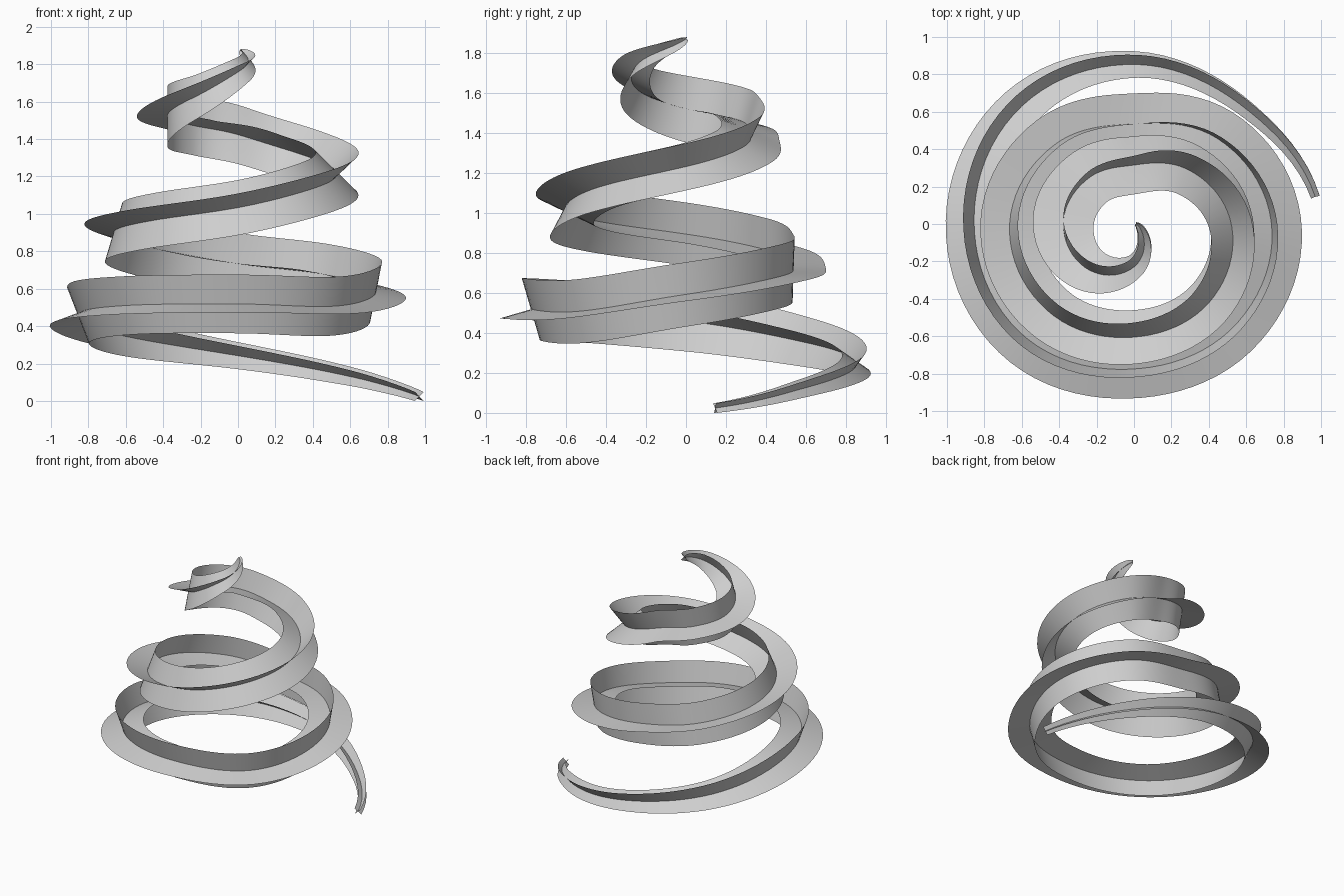
import bpy
import bmesh
from math import radians, sin, cos, floor
from mathutils import Vector, Matrix

default_cube = bpy.data.objects.get("Cube")
if default_cube:
    bpy.data.objects.remove(default_cube, do_unlink=True)

# One plain grey for the whole sculpture
grey = bpy.data.materials.new("plain_grey")
grey.use_nodes = True
grey_colour = (0.62, 0.62, 0.62, 1)
grey.diffuse_color = grey_colour
grey.node_tree.nodes["Principled BSDF"].inputs["Base Color"].default_value = grey_colour

# Spiral stations, one every eighth of a turn, rising from the ground
RADIUS = [1, .86, .853, .87, .855, .84, .775, .765, .735, .64, .535, .6, .665,
          .655, .605, .58, .52, .41, .315, .345, .378, .345, .23, .06, .01]
HEIGHT = [.01, .13, .243, .35, .462, .512, .52, .51, .595, .68, .735, .812, .897,
          .965, 1.035, 1.14, 1.235, 1.335, 1.425, 1.475, 1.525, 1.62, 1.76, 1.85, 1.875]
# Half width of the blades: tapered at both ends, constant between
WIDTH = [.03, .06, .088, .13] + [.163] * 17 + [.13, .08, .035, .012]
# Outward lean of the upright blade in degrees, one value every quarter turn
LEAN = [45, 36, 21, 16, 11, 0, -16, -28, -47, -71, -90, -128, -140]
STEPS = 10
FIRST = 0.19
LAST = len(RADIUS) - 1


def smooth(values, t):
    """Catmull-Rom interpolation through evenly spaced values."""
    i = min(max(floor(t), 0), len(values) - 2)
    f = t - i
    end = len(values) - 1
    a, b, c, d = (values[min(max(i + k, 0), end)] for k in (-1, 0, 1, 2))
    return b + f / 2 * (c - a + f * (2 * a - 5 * b + 4 * c - d + f * (3 * (b - c) + d - a)))


def spine(t):
    angle = radians(45 * t)
    r = smooth(RADIUS, t)
    return Vector((r * cos(angle), r * sin(angle), smooth(HEIGHT, t)))


def blade_direction(t, quarter):
    """Direction of a blade, square to the path and turned by the lean."""
    tangent = (spine(min(t + .02, LAST)) - spine(max(t - .02, 0))).normalized()
    outward = tangent.cross(Vector((0, 0, 1))).normalized()
    upward = outward.cross(tangent).normalized()
    lean = radians(smooth(LEAN, t / 2) + quarter)
    return outward * sin(lean) + upward * cos(lean)


def make_ribbon(name, quarter):
    """Thin flat ribbon whose middle line is the spiral spine."""
    bm = bmesh.new()
    previous = None
    count = LAST * STEPS
    for n in range(count + 1):
        t = FIRST + (LAST - FIRST) * n / count
        arm = blade_direction(t, quarter) * smooth(WIDTH, t)
        row = [bm.verts.new(spine(t) + arm * side) for side in (-1, 0, 1)]
        if previous:
            for k in (0, 1):
                bm.faces.new((previous[k], row[k], row[k + 1], previous[k + 1]))
        previous = row
    mesh = bpy.data.meshes.new(name)
    bm.to_mesh(mesh)
    bm.free()
    mesh.materials.append(grey)
    for face in mesh.polygons:
        face.use_smooth = True
    ribbon = bpy.data.objects.new(name, mesh)
    bpy.context.collection.objects.link(ribbon)
    return ribbon


# Two crossed ribbons share the spine and give four blades
ribbons = [make_ribbon("upright_spiral_ribbon", 0), make_ribbon("flat_spiral_ribbon", 90)]

# Rest the sculpture on the ground
lowest = min(v.co.z for ribbon in ribbons for v in ribbon.data.vertices)
for ribbon in ribbons:
    ribbon.data.transform(Matrix.Translation((0, 0, -lowest)))
